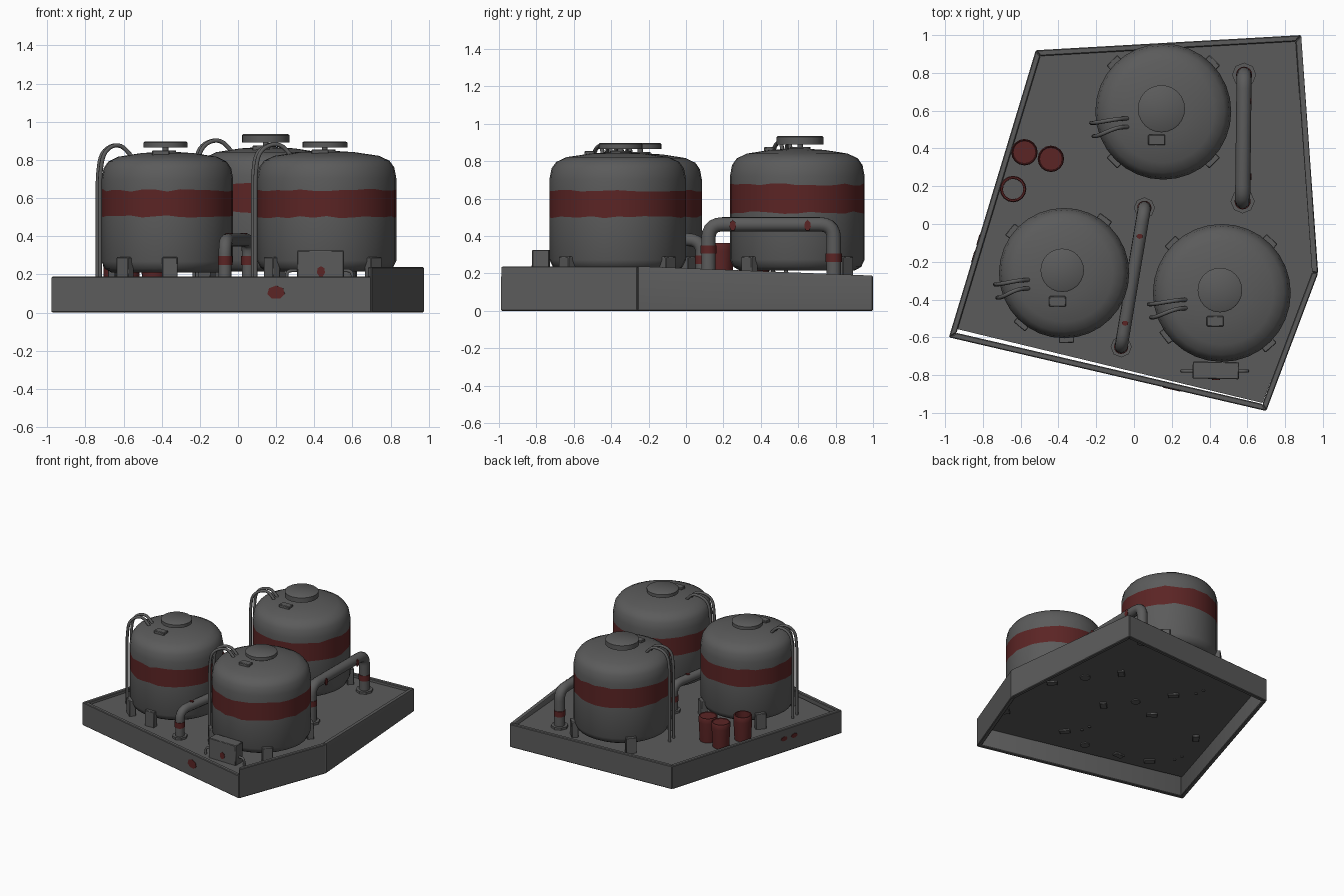
import bpy, bmesh, math, random
from mathutils import Vector, Matrix

random.seed(4)
cube = bpy.data.objects.get("Cube")
if cube:
    bpy.data.objects.remove(cube, do_unlink=True)


def material(name, rgb):
    m = bpy.data.materials.new(name)
    m.use_nodes = True
    m.diffuse_color = (*rgb, 1)
    m.node_tree.nodes["Principled BSDF"].inputs["Base Color"].default_value = (*rgb, 1)
    return m


GREY = material("dark grey steel", (0.105, 0.105, 0.105))
RED = material("rust red paint", (0.105, 0.018, 0.018))


def finish(name, bm, mats, angle=40):
    bmesh.ops.recalc_face_normals(bm, faces=bm.faces)
    for f in bm.faces:
        f.smooth = True
    mesh = bpy.data.meshes.new(name)
    bm.to_mesh(mesh)
    bm.free()
    mesh.set_sharp_from_angle(angle=math.radians(angle))
    for m in mats:
        mesh.materials.append(m)
    obj = bpy.data.objects.new(name, mesh)
    bpy.context.collection.objects.link(obj)
    return obj


def lathe(name, profile, center, segs=24, mats=(GREY,), red_ring=None, ragged=0):
    """Spin (radius, z) points; the strip after ring red_ring takes the second material."""
    bm = bmesh.new()
    rings = []
    for i, (r, z) in enumerate(profile):
        wobble = ragged if red_ring is not None and i in (red_ring, red_ring + 1) else 0
        ring = []
        for k in range(segs if r > 0 else 1):
            a = math.tau * k / segs
            ring.append(bm.verts.new((center[0] + r * math.cos(a), center[1] + r * math.sin(a),
                                      z + random.uniform(-wobble, wobble))))
        rings.append(ring)
    for i, (lo, hi) in enumerate(zip(rings, rings[1:])):
        for k in range(segs):
            quad = [lo[k % len(lo)], lo[(k + 1) % len(lo)], hi[(k + 1) % len(hi)], hi[k % len(hi)]]
            face = bm.faces.new(list(dict.fromkeys(quad)))
            face.material_index = 1 if i == red_ring else 0
    return finish(name, bm, mats)


def disc(name, center, r, z0, z1, segs=20, mat=GREY):
    return lathe(name, [(0, z0), (r, z0), (r, z1), (0, z1)], center, segs, (mat,))


def box(name, center, size, turn=0, mat=GREY, bevel=0.004):
    bm = bmesh.new()
    m = Matrix.Translation(center) @ Matrix.Rotation(turn, 4, 'Z') @ Matrix.Diagonal((*size, 1))
    bmesh.ops.create_cube(bm, size=1, matrix=m)
    bmesh.ops.bevel(bm, geom=bm.edges[:], offset=bevel, segments=1, affect='EDGES')
    return finish(name, bm, (mat,))


def tube(name, pts, radius, bend, mat=GREY, res=3):
    """Round pipe along a path whose inner corners are rounded."""
    pts = [Vector(p) for p in pts]
    path = [pts[0]]
    for a, b, c in zip(pts, pts[1:], pts[2:]):
        p = b + (a - b).normalized() * min(bend, (a - b).length / 2)
        q = b + (c - b).normalized() * min(bend, (c - b).length / 2)
        for k in range(6):
            t = k / 5
            path.append(p * (1 - t) ** 2 + b * 2 * t * (1 - t) + q * t * t)
    path.append(pts[-1])
    curve = bpy.data.curves.new(name, 'CURVE')
    curve.dimensions = '3D'
    curve.bevel_depth, curve.bevel_resolution, curve.use_fill_caps = radius, res, True
    line = curve.splines.new('POLY')
    line.points.add(len(path) - 1)
    for sp, p in zip(line.points, path):
        sp.co = (*p, 1)
    helper = bpy.data.objects.new(name + " path", curve)
    bm = bmesh.new()
    bm.from_mesh(helper.to_mesh())
    helper.to_mesh_clear()
    bpy.data.objects.remove(helper)
    return finish(name, bm, (mat,), 50)


def patch(name, center, normal, w, h):
    """Thin irregular paint plate facing along normal."""
    bm = bmesh.new()
    bmesh.ops.create_cone(bm, cap_ends=True, segments=7, radius1=1, radius2=1, depth=0.006)
    for v in bm.verts:
        v.co.x *= w
        v.co.y *= h
    turn = Vector(normal).to_track_quat('Z', 'Y').to_matrix().to_4x4()
    bm.transform(Matrix.Translation(center) @ turn)
    return finish(name, bm, (RED,))


# Base walls: five mitred slabs around a hollow platform
FLOOR = 0.165
outline = [Vector(p) for p in ((-0.98, -0.60), (0.70, -0.99), (0.975, -0.26), (0.885, 1.0), (-0.52, 0.92))]


def inset(poly, d):
    out = []
    for i, p in enumerate(poly):
        e1 = (p - poly[i - 1]).normalized()
        e2 = (poly[(i + 1) % len(poly)] - p).normalized()
        n1, n2 = Vector((-e1.y, e1.x)), Vector((-e2.y, e2.x))
        out.append(p + (n1 + n2) * d / (1 + n1.dot(n2)))
    return out


inner = inset(outline, 0.032)
wall_names = ("front", "front_left", "left", "back", "right")
wall_tops = ((0.188, 0.188), (0.238, 0.238), (0.238, 0.188), (0.188, 0.188), (0.188, 0.188))
for i, (side, tops) in enumerate(zip(wall_names, wall_tops)):
    j = (i + 1) % 5
    bm = bmesh.new()
    for k, top in ((i, tops[0]), (j, tops[1])):
        for p in (outline[k], inner[k]):
            for z in (0.0, top):
                bm.verts.new((p.x, p.y, z))
    bmesh.ops.convex_hull(bm, input=bm.verts)
    bmesh.ops.dissolve_limit(bm, angle_limit=0.02, verts=bm.verts, edges=bm.edges)
    bmesh.ops.bevel(bm, geom=bm.edges[:], offset=0.005, segments=1, affect='EDGES')
    finish(side + "_wall", bm, (GREY,), 30)

# Floor plate, with a narrow slot left along the front wall
plate = inset(outline, 0.025)
plate[0] = inner[0] + Vector((0.005, 0.02))
plate[1] = inner[1] + Vector((0, 0.005))
bm = bmesh.new()
face = bm.faces.new([bm.verts.new((p.x, p.y, FLOOR - 0.012)) for p in plate])
up = bmesh.ops.extrude_face_region(bm, geom=[face])["geom"]
bmesh.ops.translate(bm, vec=(0, 0, 0.012), verts=[v for v in up if isinstance(v, bmesh.types.BMVert)])
finish("floor_plate", bm, (GREY,), 30)


# Storage tanks
def tank(name, c, r, z0, z1, band, lid, foot_angles):
    h = z1 - z0
    low = [(0, 0), (0.85, 0), (0.95, 0.03), (1, 0.09)]
    high = [(1, 0.77), (0.97, 0.86), (0.9, 0.915), (0.75, 0.955), (0.4, 0.985), (0, 1)]
    prof = [(a * r, z0 + b * h) for a, b in low] + [(r, band[0]), (r, band[1])]
    prof += [(a * r, z0 + b * h) for a, b in high]
    lathe(name, prof, c, 32, (GREY, RED), 4, 0.007)
    # Neck, lid and hatch
    lc = (c[0] - 0.01, c[1] + 0.015)
    disc(name + "_neck", lc, 0.055, z1 - 0.02, z1 + 0.005)
    disc(name + "_lid_stem", lc, 0.015, z1, lid[1])
    lathe(name + "_lid", [(0, lid[1]), (lid[0], lid[1]), (lid[0], lid[2] - 0.006),
                          (lid[0] - 0.008, lid[2]), (0, lid[2])], lc)
    box(name + "_hatch", (c[0] - 0.035, c[1] - 0.15, z1 - 0.012), (0.09, 0.055, 0.035))
    # Twin vent pipes over the shoulder
    for n, (ya, yb, out) in enumerate(((-0.035, -0.06, 1.06), (-0.08, -0.13, 1.025))):
        xa, xb = c[0] - 0.18, c[0] - r * out
        tube(f"{name}_vent_pipe_{n + 1}",
             [(xa, c[1] + ya, z1 - 0.035), (xa - 0.07, c[1] + ya - 0.005, z1 + 0.045),
              (xb + 0.02, c[1] + yb, z1 + 0.005), (xb, c[1] + yb, z1 - 0.12),
              (xb, c[1] + yb, FLOOR - 0.02)], 0.011, 0.07, GREY, 2)
    # Feet
    for n, deg in enumerate(foot_angles):
        a = math.radians(deg)
        box(f"{name}_foot_{n + 1}", (c[0] + r * math.cos(a), c[1] + r * math.sin(a), 0.215),
            (0.05, 0.08, 0.15), a)


tank("back_tank", (0.155, 0.595), 0.36, 0.215, 0.87, (0.525, 0.675), (0.125, 0.89, 0.935),
     (45, 135, 225, 315))
tank("right_tank", (-0.37, -0.26), 0.345, 0.21, 0.845, (0.505, 0.64), (0.115, 0.865, 0.897),
     (53, 141, -130, -88))
tank("left_tank", (0.465, -0.365), 0.365, 0.215, 0.85, (0.5, 0.64), (0.118, 0.865, 0.897),
     (47, 135, -142, -48))


# Transfer pipes with floor flanges and painted sleeves
def transfer_pipe(name, a, b, z, r, sleeves):
    tube(name, [(*a, FLOOR - 0.02), (*a, z), (*b, z), (*b, FLOOR - 0.02)], r, 0.075)
    for n, (p, zs) in enumerate(zip((a, b), sleeves)):
        disc(f"{name}_flange_{n + 1}", p, r * 1.6, FLOOR, FLOOR + 0.018, 8)
        disc(f"{name}_sleeve_{n + 1}", p, r + 0.003, zs, zs + 0.045, 16, RED)


transfer_pipe("long_pipe", (0.575, 0.12), (0.583, 0.79), 0.462, 0.04, (0.305, 0.26))
transfer_pipe("short_pipe", (0.055, 0.085), (-0.068, -0.65), 0.38, 0.035, (0.25, 0.25))
for n, y in enumerate((0.25, 0.65)):
    patch(f"long_pipe_paint_{n + 1}", (0.619, y, 0.455), (1, 0, 0), 0.018, 0.03)
for n, p in enumerate(((0.03, -0.065), (-0.047, -0.525))):
    patch(f"short_pipe_paint_{n + 1}", (*p, 0.415), (0, 0, 1), 0.018, 0.014)

# Drums: two closed, one open tube
body = [(0.062, FLOOR - 0.01), (0.064, 0.19), (0.07, 0.32), (0.07, 0.355), (0.065, 0.363)]
for n, c in enumerate(((-0.58, 0.38), (-0.44, 0.345))):
    lathe(f"closed_drum_{n + 1}", [(0, FLOOR - 0.01)] + body + [(0.06, 0.358), (0, 0.358)], c, 16, (RED,))
lathe("open_drum", body + [(0.056, 0.363), (0.054, FLOOR)], (-0.64, 0.185), 16, (RED,))

# Control box with cable stubs
box("control_box", (0.433, -0.775, 0.24), (0.245, 0.09, 0.17), math.radians(-1))
patch("control_box_paint", (0.435, -0.822, 0.215), (0, -1, 0), 0.022, 0.028)
for side, x in (("right", 0.255), ("left", 0.6)):
    tube(side + "_cable", [(0.433, -0.778, 0.22), (x, -0.778, 0.22), (x, -0.778, FLOOR)], 0.009, 0.03)

# Worn paint on the base walls
patch("front_wall_paint", (0.2, -0.874, 0.105), (-0.226, -0.974, 0), 0.048, 0.036)
for n, t in enumerate((0.66, 0.72)):
    p = outline[4].lerp(outline[0], t)
    patch(f"right_wall_paint_{n + 1}", (p.x, p.y, 0.11), (-0.957, 0.29, 0), 0.03, 0.018)
